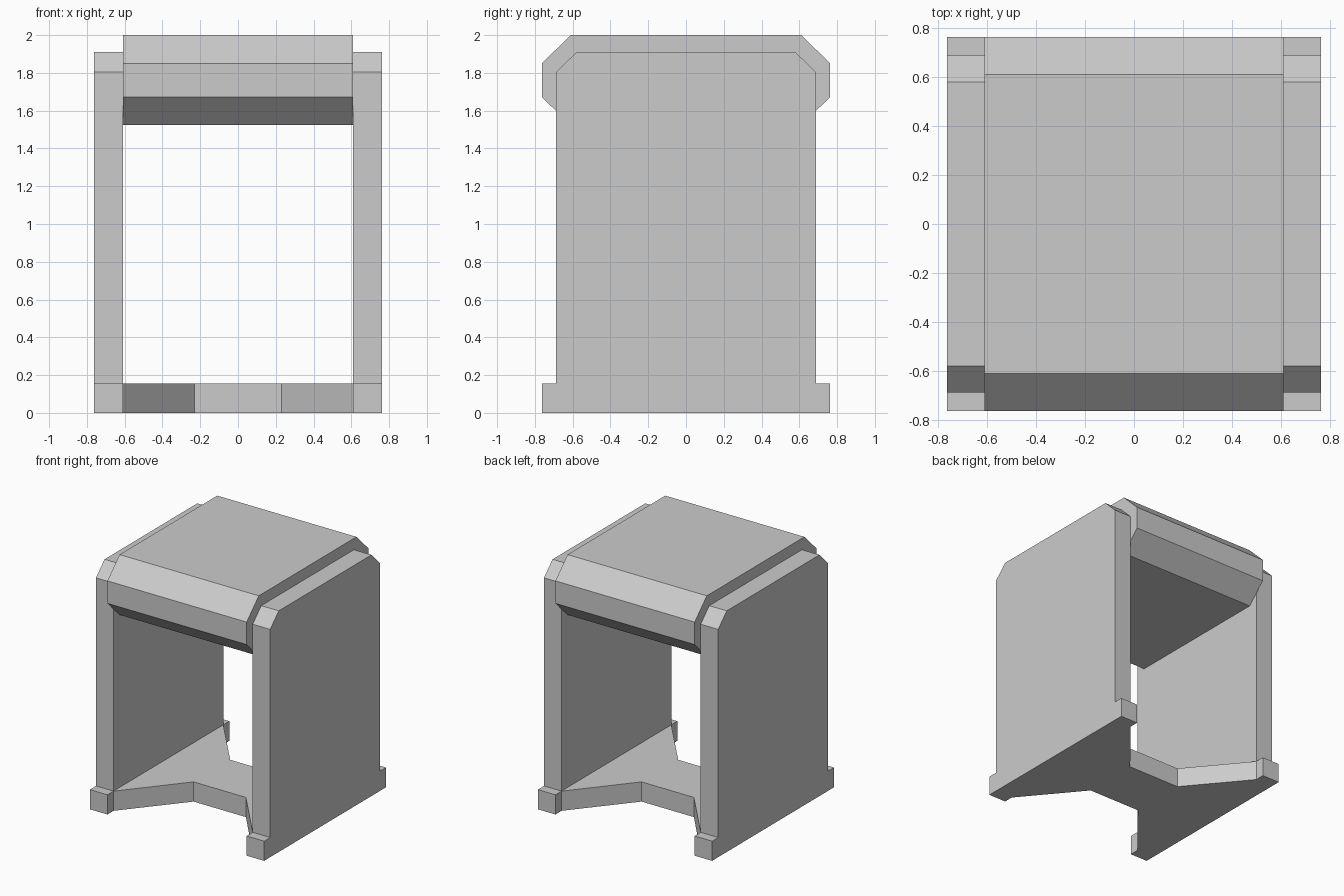
import bpy
import bmesh
from mathutils import Vector

if "Cube" in bpy.data.objects:
    bpy.data.objects.remove(bpy.data.objects["Cube"])


def extrude_profile(name, points, direction):
    """Closed polygon extruded along a direction into a solid."""
    bm = bmesh.new()
    face = bm.faces.new([bm.verts.new(p) for p in points])
    result = bmesh.ops.extrude_face_region(bm, geom=[face])
    verts = [v for v in result["geom"] if isinstance(v, bmesh.types.BMVert)]
    bmesh.ops.translate(bm, verts=verts, vec=Vector(direction))
    bmesh.ops.recalc_face_normals(bm, faces=bm.faces)
    mesh = bpy.data.meshes.new(name)
    bm.to_mesh(mesh)
    bm.free()
    obj = bpy.data.objects.new(name, mesh)
    bpy.context.collection.objects.link(obj)
    return obj


def mirrored(half):
    """Complete a half outline by reflecting its first coordinate."""
    return half + [(-a, b) for a, b in reversed(half)]


INNER, OUTER = 0.61, 0.763

# Side panels with chamfered top corners and projecting feet
panel = mirrored([(0.763, 0), (0.763, 0.156), (0.687, 0.156),
                  (0.687, 1.804), (0.58, 1.91)])
for side, x in (("left", -OUTER), ("right", INNER)):
    extrude_profile(f"{side}_side_panel", [(x, y, z) for y, z in panel],
                    (OUTER - INNER, 0, 0))

# Thick chamfered top slab between the panels
slab = mirrored([(0.611, 1.523), (0.763, 1.672), (0.763, 1.85), (0.611, 2.0)])
extrude_profile("top_slab", [(-INNER, y, z) for y, z in slab],
                (2 * INNER, 0, 0))

# Floor plate with notched front and back edges
plate = mirrored([(0.229, -0.229), (INNER, -0.687),
                  (INNER, 0.687), (0.229, 0.229)])
extrude_profile("base_plate", [(x, y, 0) for x, y in plate], (0, 0, 0.156))
